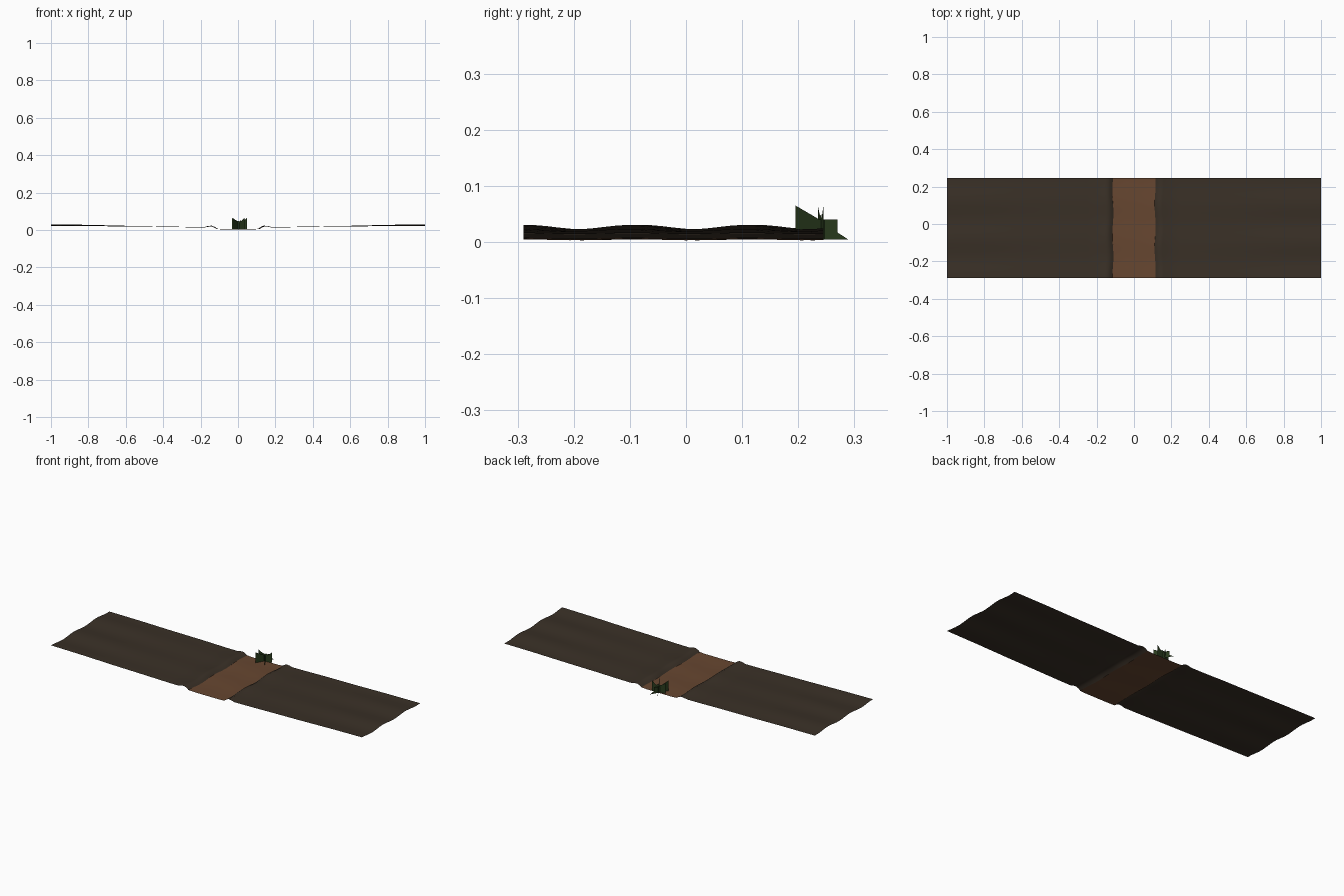
import bpy, bmesh, math
from mathutils import Vector

if "Cube" in bpy.data.objects:
    bpy.data.objects.remove(bpy.data.objects["Cube"])

def material(name, rgb):
    m = bpy.data.materials.new(name)
    m.diffuse_color = (*rgb, 1)
    m.use_nodes = True
    m.node_tree.nodes["Principled BSDF"].inputs["Base Color"].default_value = m.diffuse_color
    return m

SOIL = material("dark soil", (0.042, 0.030, 0.020))
DIRT = material("path dirt", (0.135, 0.062, 0.030))
GRASS = material("grass green", (0.022, 0.043, 0.012))

def make_object(name, bm, mats):
    me = bpy.data.meshes.new(name)
    bm.to_mesh(me)
    bm.free()
    for m in mats:
        me.materials.append(m)
    ob = bpy.data.objects.new(name, me)
    bpy.context.collection.objects.link(ob)
    return ob

# Cross-section of one half: distance from the centre, height, waviness
PROFILE = [(0.0, 0.004, 0.0008), (0.04, 0.004, 0.001), (0.08, 0.004, 0.001),
           (0.113, 0.006, 0.001), (0.125, 0.015, 0.002), (0.14, 0.021, 0.002),
           (0.155, 0.020, 0.002), (0.18, 0.0145, 0.001), (0.25, 0.0150, 0.001),
           (0.4, 0.018, 0.001), (0.6, 0.0205, 0.002), (0.8, 0.0245, 0.003),
           (1.0, 0.0265, 0.004)]
Y0, Y1, ROWS = -0.29, 0.245, 26

def strip(name, points, mat):
    """Sheet swept along y, rippling gently in height and at its edges."""
    bm = bmesh.new()
    rows = []
    for j in range(ROWS + 1):
        y = Y0 + (Y1 - Y0) * j / ROWS
        row = []
        for x, z, amp in points:
            wave = math.cos((y + 0.08) * 2 * math.pi / 0.205 + (0.5 if x > 0 else 0))
            dx = 0.003 * math.sin(y * 27 + (x > 0) * 2) if 0.1 < abs(x) < 0.17 else 0
            row.append(bm.verts.new((x + dx, y, z + amp * wave)))
        rows.append(row)
    for a, b in zip(rows, rows[1:]):
        for i in range(len(points) - 1):
            bm.faces.new((a[i], a[i + 1], b[i + 1], b[i])).smooth = True
    return make_object(name, bm, [mat])

# Dirt path and the banks on both sides
inner, outer = PROFILE[:4], PROFILE[3:]
mirror = lambda pts: [(-x, z, a) for x, z, a in reversed(pts)]
strip("path", mirror(inner)[:-1] + inner, DIRT)
strip("right_bank", outer, SOIL)
strip("left_bank", mirror(outer), SOIL)

# Grass tuft: crossing upright cards, each outline is (distance along, height)
def card(name, start, end, outline):
    bm = bmesh.new()
    a, b = Vector(start), Vector(end)
    verts = []
    for t, z in outline:
        p = a.lerp(b, t)
        verts.append(bm.verts.new((p.x, p.y, z)))
    f = bm.faces.new(verts)
    bmesh.ops.triangulate(bm, faces=[f])
    return make_object(name, bm, [GRASS])

NOTCHED = [(0, 0.004), (1, 0.004), (1, 0.065), (0.68, 0.043), (0.56, 0.052),
           (0.45, 0.04), (0.3, 0.05), (0, 0.065)]
SLOPED = [(0, 0.004), (1, 0.004), (0.79, 0.016), (0.79, 0.04), (0.45, 0.04), (0, 0.065)]
card("grass_card_wide", (-0.033, 0.235), (0.048, 0.245), NOTCHED)
card("grass_card_left", (-0.025, 0.195), (0.03, 0.29), SLOPED)
card("grass_card_right", (0.035, 0.195), (-0.02, 0.29), SLOPED)
